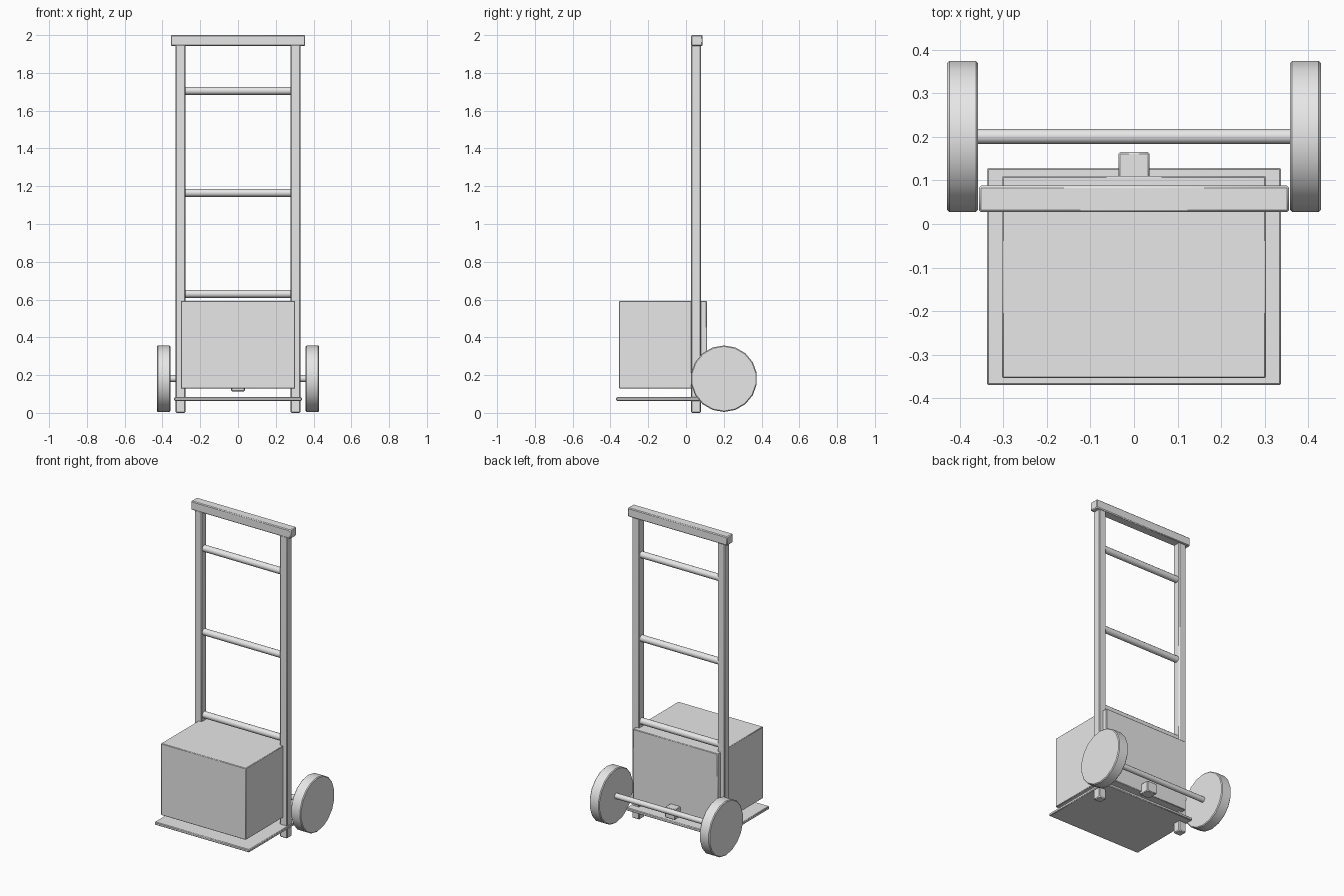
import bpy
import bmesh
import math

if "Cube" in bpy.data.objects:
    bpy.data.objects.remove(bpy.data.objects["Cube"], do_unlink=True)

GREY = (0.8, 0.8, 0.8, 1.0)
grey = bpy.data.materials.new("light_grey")
grey.use_nodes = True
grey.diffuse_color = GREY
grey.node_tree.nodes["Principled BSDF"].inputs["Base Color"].default_value = GREY


def finish(name, bm, bevel):
    """Turn a bmesh into a shaded object with softened edges."""
    bmesh.ops.recalc_face_normals(bm, faces=bm.faces)
    mesh = bpy.data.meshes.new(name)
    bm.to_mesh(mesh)
    bm.free()
    mesh.materials.append(grey)
    obj = bpy.data.objects.new(name, mesh)
    bpy.context.collection.objects.link(obj)
    if bevel:
        mod = obj.modifiers.new("soft_edges", "BEVEL")
        mod.width = bevel
        mod.segments = 1
        mod.limit_method = "ANGLE"
    bpy.ops.object.select_all(action="DESELECT")
    obj.select_set(True)
    bpy.context.view_layer.objects.active = obj
    bpy.ops.object.shade_smooth_by_angle(angle=math.radians(35))
    return obj


def block(name, xs, ys, zs, bevel=0.004):
    """Box between the given low and high limits."""
    bm = bmesh.new()
    bmesh.ops.create_cube(bm, size=1)
    for v in bm.verts:
        v.co = [lim[0] if c < 0 else lim[1] for c, lim in zip(v.co, (xs, ys, zs))]
    return finish(name, bm, bevel)


def rod(name, x0, x1, y, z, radius, sides, bevel=0):
    """Cylinder along x with a corner at the top."""
    bm = bmesh.new()
    ring = []
    for i in range(sides):
        a = math.tau * i / sides
        ring.append(bm.verts.new((x0, y + radius * math.sin(a), z + radius * math.cos(a))))
    cap = bm.faces.new(ring)
    ext = bmesh.ops.extrude_face_region(bm, geom=[cap], use_keep_orig=True)
    for v in ext["geom"]:
        if isinstance(v, bmesh.types.BMVert):
            v.co.x = x1
    return finish(name, bm, bevel)


# Frame: posts, handle and rungs
for side, sx in (("left", 1), ("right", -1)):
    block(side + "_post", sorted((sx * 0.279, sx * 0.331)), (0.027, 0.079), (0, 1.95), 0.005)
block("top_handle", (-0.356, 0.356), (0.027, 0.088), (1.943, 2.0), 0.005)
for name, z in (("lower", 0.63), ("middle", 1.165), ("upper", 1.705)):
    rod(name + "_rung", -0.285, 0.285, 0.054, z, 0.021, 12)

# Toe plate and cargo
block("toe_plate", (-0.338, 0.338), (-0.37, 0.129), (0.064, 0.083))
block("cargo_box", (-0.303, 0.303), (-0.354, 0.11), (0.13, 0.593), 0.003)

# Axle, bracket and wheels
AXLE_Y, AXLE_Z = 0.201, 0.181
block("axle_bracket", (-0.036, 0.036), (0.095, 0.165), (0.114, 0.182))
rod("axle", -0.37, 0.37, AXLE_Y, AXLE_Z, 0.0175, 12)
for side, sx in (("left", 1), ("right", -1)):
    rod(side + "_wheel", sx * 0.358, sx * 0.429, AXLE_Y, AXLE_Z, 0.176, 18, 0.005)
